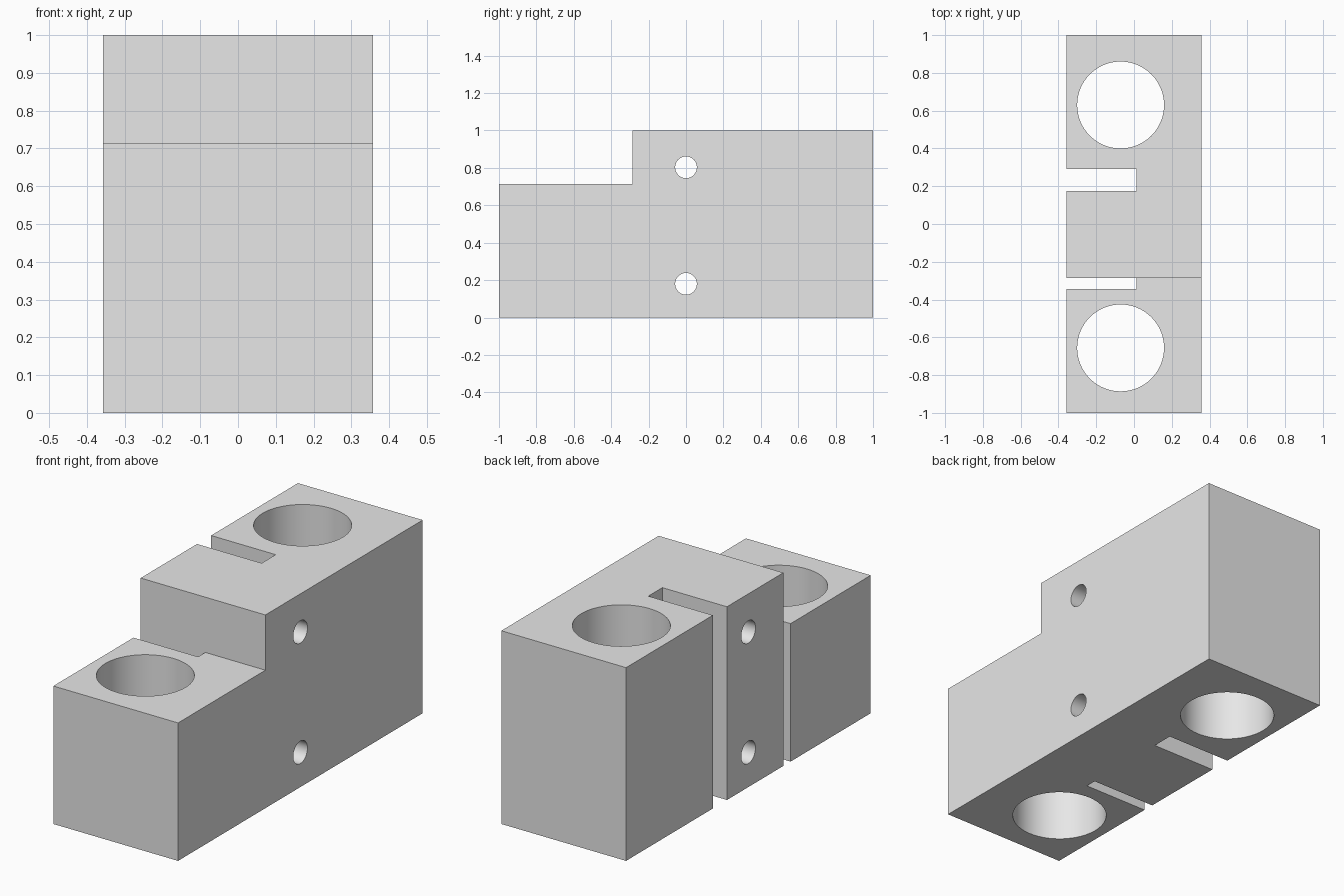
import bpy
import bmesh
import math
from mathutils import Matrix, Vector

default = bpy.data.objects.get("Cube")
if default:
    bpy.data.objects.remove(default, do_unlink=True)

# Overall sizes
HALF_W, HALF_L, HEIGHT = 0.357, 1.0, 1.0
STEP_Y, STEP_Z = -0.286, 0.714
SLOT_END = 0.013

grey = bpy.data.materials.new("plain grey")
grey.use_nodes = True
grey.diffuse_color = (0.8, 0.8, 0.8, 1)
grey.node_tree.nodes["Principled BSDF"].inputs["Base Color"].default_value = grey.diffuse_color


def make_object(name, bm):
    bmesh.ops.recalc_face_normals(bm, faces=bm.faces)
    mesh = bpy.data.meshes.new(name)
    bm.to_mesh(mesh)
    bm.free()
    mesh.materials.append(grey)
    obj = bpy.data.objects.new(name, mesh)
    bpy.context.collection.objects.link(obj)
    return obj


def box_cutter(name, low, high):
    low, high = Vector(low), Vector(high)
    bm = bmesh.new()
    bmesh.ops.create_cube(bm, size=1, matrix=Matrix.Translation((low + high) / 2)
                          @ Matrix.Diagonal((*(high - low), 1)))
    return make_object(name, bm)


def round_cutter(name, centre, radius, depth, axis):
    turn = Matrix.Rotation(math.pi / 2, 4, "Y") if axis == "X" else Matrix()
    bm = bmesh.new()
    bmesh.ops.create_cone(bm, cap_ends=True, segments=64, radius1=radius, radius2=radius,
                          depth=depth, matrix=Matrix.Translation(centre) @ turn)
    return make_object(name, bm)


# Stepped block: side profile extruded across the width
bm = bmesh.new()
profile = [(-HALF_L, 0), (HALF_L, 0), (HALF_L, HEIGHT),
           (STEP_Y, HEIGHT), (STEP_Y, STEP_Z), (-HALF_L, STEP_Z)]
side = bm.faces.new([bm.verts.new((-HALF_W, y, z)) for y, z in profile])
extruded = bmesh.ops.extrude_face_region(bm, geom=[side])["geom"]
bmesh.ops.translate(bm, vec=(2 * HALF_W, 0, 0),
                    verts=[v for v in extruded if isinstance(v, bmesh.types.BMVert)])
block = make_object("clamp_block", bm)

cutters = []
# Vertical bores
for y in (0.63, -0.656):
    cutters.append(round_cutter("bore_cutter", (-0.071, y, 0.5), 0.23, 1.5, "Z"))
# Cross bolt holes
for z in (0.803, 0.18):
    cutters.append(round_cutter("bolt_hole_cutter", (0, 0, z), 0.058, 1, "X"))
# Slots open on one side
for y0, y1 in ((0.175, 0.29), (-0.345, STEP_Y)):
    cutters.append(box_cutter("slot_cutter", (-0.6, y0, -0.2), (SLOT_END, y1, 1.2)))

bpy.ops.object.select_all(action="DESELECT")
bpy.context.view_layer.objects.active = block
block.select_set(True)
for cutter in cutters:
    cutter.hide_render = True
    cut = block.modifiers.new("cut", "BOOLEAN")
    cut.operation = "DIFFERENCE"
    cut.solver = "EXACT"
    cut.object = cutter
    bpy.ops.object.modifier_apply(modifier=cut.name)
    bpy.data.objects.remove(cutter, do_unlink=True)

bpy.ops.object.shade_smooth_by_angle(angle=math.radians(30))
